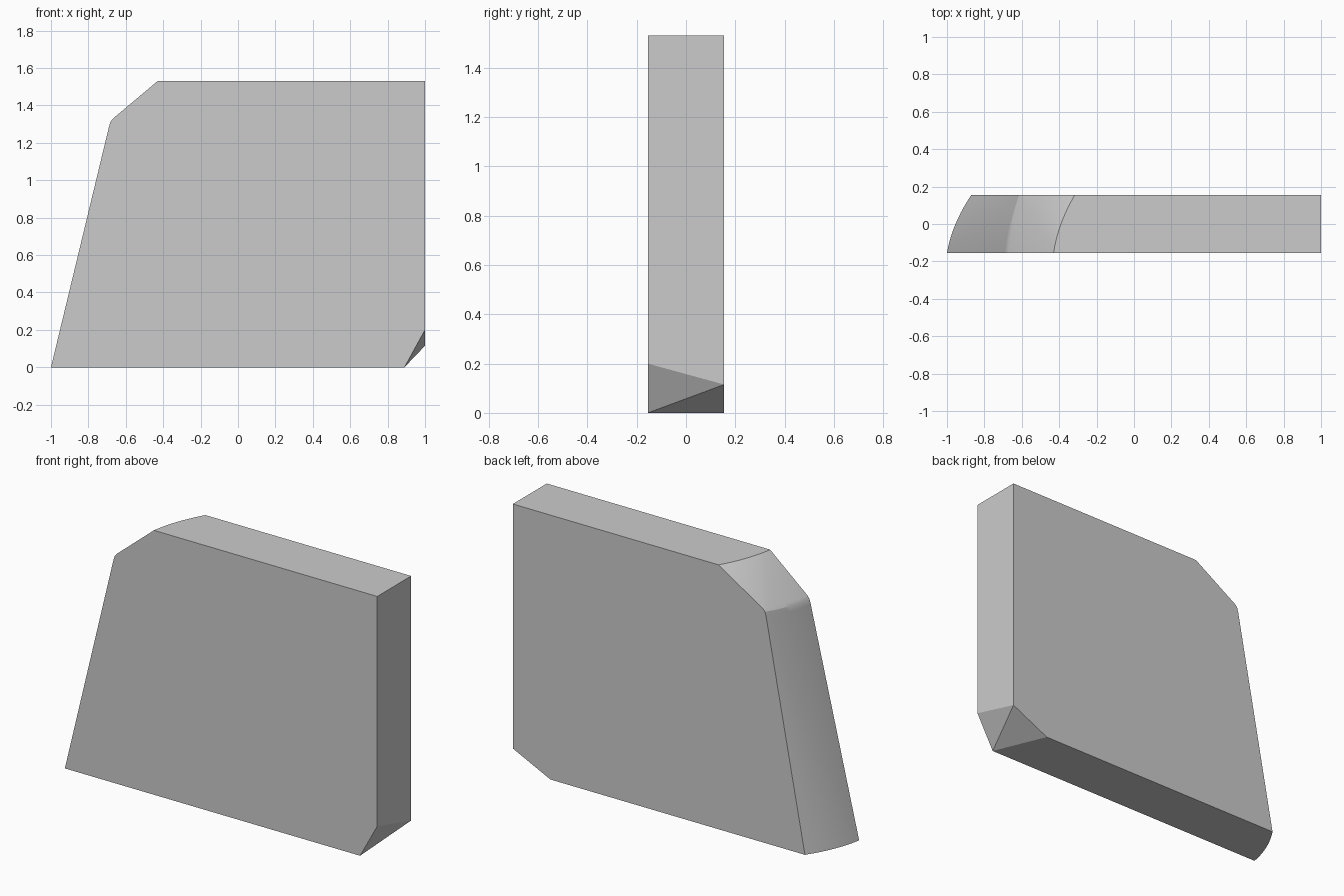
import bpy, bmesh

if "Cube" in bpy.data.objects:
    bpy.data.objects.remove(bpy.data.objects["Cube"])

HALF = 0.155      # half thickness in y
STEPS = 10        # sections across the curved left side

# Left-hand profile (x, z) on the front and back faces, bottom to top
front = [(-1.0, 0), (-0.69, 1.285), (-0.682, 1.312), (-0.668, 1.33), (-0.43, 1.53)]
back = [(-0.87, 0), (-0.622, 1.31), (-0.614, 1.338), (-0.60, 1.353), (-0.317, 1.53)]

# Right-hand end: square top corner, faceted bottom corner
points = [(1, -HALF, 1.53), (1, HALF, 1.53),
          (0.89, -HALF, 0), (1, -HALF, 0.2),
          (1, HALF, 0.115), (0.76, HALF, 0)]

# Sweep the left profile from front to back along a bulging curve
for i in range(STEPS + 1):
    t = i / STEPS
    ease = 0.4 * t + 0.6 * t * t
    for (x0, z0), (x1, z1) in zip(front, back):
        points.append((x0 + (x1 - x0) * ease, -HALF + 2 * HALF * t,
                       z0 + (z1 - z0) * ease))

# Skin the solid plate
bm = bmesh.new()
verts = [bm.verts.new(p) for p in points]
hull = bmesh.ops.convex_hull(bm, input=verts)
spare = {v for v in hull["geom_interior"] + hull["geom_unused"]
         if isinstance(v, bmesh.types.BMVert)}
bmesh.ops.delete(bm, geom=list(spare), context='VERTS')
bmesh.ops.dissolve_limit(bm, angle_limit=0.005, verts=bm.verts[:], edges=bm.edges[:])
bmesh.ops.recalc_face_normals(bm, faces=bm.faces[:])

mesh = bpy.data.meshes.new("plate")
bm.to_mesh(mesh)
bm.free()
plate = bpy.data.objects.new("plate", mesh)
bpy.context.collection.objects.link(plate)

# Smooth the curved side, keep the flat faces crisp
bpy.context.view_layer.objects.active = plate
plate.select_set(True)
bpy.ops.object.shade_smooth_by_angle(angle=0.4)
